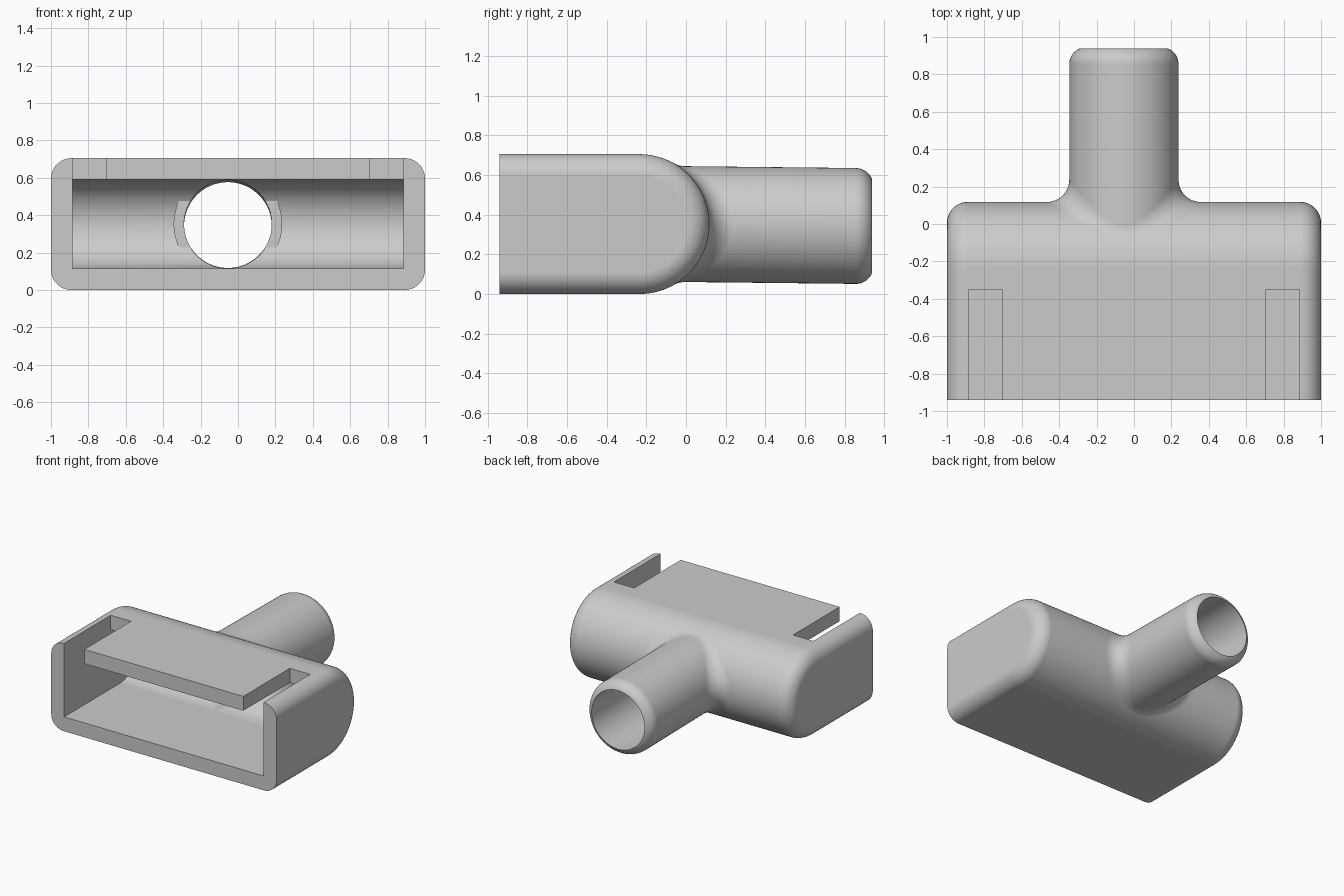
import bpy, bmesh, math
from mathutils import Vector

if "Cube" in bpy.data.objects:
    bpy.data.objects.remove(bpy.data.objects["Cube"], do_unlink=True)

grey = bpy.data.materials.new("light grey")
grey.use_nodes = True
colour = (0.6, 0.6, 0.6, 1)
grey.diffuse_color = colour
grey.node_tree.nodes["Principled BSDF"].inputs["Base Color"].default_value = colour

FRONT, AXIS_Y, MID_Z = -0.94, -0.235, 0.3525    # body front, centre of its round back
BODY_R, CAVITY_R, ROUND = 0.3525, 0.2375, 0.11
PIPE_X, PIPE_R, HOLE_R, FILLET = -0.054, 0.292, 0.2345, 0.12
END_Y, END = 0.855, 0.09                        # rounded rim of the pipe
SEGS = 96


def loft(name, rings, caps=False):
    """Skin a list of closed rings with quads."""
    bm = bmesh.new()
    loops = [[bm.verts.new(p) for p in ring] for ring in rings]
    for a, b in zip(loops, loops[1:]):
        for i in range(len(a)):
            j = (i + 1) % len(a)
            bm.faces.new((a[i], b[i], b[j], a[j]))
    if caps:
        bm.faces.new(loops[0])
        bm.faces.new(loops[-1][::-1])
        bmesh.ops.recalc_face_normals(bm, faces=bm.faces)
    mesh = bpy.data.meshes.new(name)
    bm.to_mesh(mesh)
    bm.free()
    mesh.materials.append(grey)
    ob = bpy.data.objects.new(name, mesh)
    bpy.context.collection.objects.link(ob)
    return ob


def d_ring(x, radius, front):
    """Side profile: straight at the front, half round at the back."""
    pts = [(x, front, MID_Z - radius)]
    for i in range(49):
        a = math.pi * (i / 48 - 0.5)
        pts.append((x, AXIS_Y + radius * math.cos(a), MID_Z + radius * math.sin(a)))
    return pts + [(x, front, MID_Z + radius)]


def box(name, x0, x1, y0, y1, z0, z1):
    rings = [[(x, y0, z0), (x, y1, z0), (x, y1, z1), (x, y0, z1)] for x in (x0, x1)]
    return loft(name, rings, True)


def pipe_ring(radius, y):
    """Circle round the pipe axis, which dips slightly to the back."""
    return [(PIPE_X + radius * math.cos(t), y, MID_Z - 0.011 * max(y, 0) + radius * math.sin(t))
            for t in (math.tau * i / SEGS for i in range(SEGS))]


def cut(ob, cutter):
    mod = ob.modifiers.new("cut", "BOOLEAN")
    mod.operation, mod.solver, mod.object = "DIFFERENCE", "EXACT", cutter
    bpy.context.view_layer.objects.active = ob
    bpy.ops.object.modifier_apply(modifier=mod.name)
    bpy.data.objects.remove(cutter, do_unlink=True)


def smooth(ob):
    bpy.ops.object.select_all(action="DESELECT")
    ob.select_set(True)
    bpy.context.view_layer.objects.active = ob
    bpy.ops.object.shade_smooth_by_angle(angle=math.radians(30))
    mod = ob.modifiers.new("even shading", "WEIGHTED_NORMAL")
    mod.keep_sharp = True


# Body: D-shaped housing with rounded ends, listed from one end to the other
steps = [math.pi / 2 * i / 12 for i in range(13)]
end = [(1 - ROUND + ROUND * math.sin(a), ROUND * (1 - math.cos(a))) for a in steps]
stations = [(-x, d) for x, d in reversed(end)] + end
body = loft("housing", [d_ring(x, BODY_R - d, FRONT) for x, d in stations], True)

# Hollow, pipe opening and the two slots in the top
cut(body, loft("cavity", [d_ring(x, CAVITY_R, -1.2) for x in (-0.885, 0.885)], True))
cut(body, loft("opening", [pipe_ring(HOLE_R + 0.0015, y) for y in (-0.2, 0.4)], True))
for x0, x1 in ((-0.885, -0.705), (0.705, 0.885)):
    cut(body, box("slot", x0, x1, -1.2, -0.35, 0.45, 0.9))
smooth(body)


# Pipe: blended into the body by a rolling-ball fillet
def fillet_point(t, f):
    radial = Vector((math.cos(t), 0, math.sin(t)))
    c = Vector((PIPE_X, 0, MID_Z)) + radial * (PIPE_R + FILLET)
    dz = c.z - MID_Z
    c.y = AXIS_Y + math.sqrt((BODY_R + FILLET) ** 2 - dz ** 2)
    to_body = Vector((0, AXIS_Y - c.y, -dz)).normalized()
    return c + to_body.slerp(-radial, f) * FILLET


rings = [[fillet_point(math.tau * i / SEGS, k / 10) for i in range(SEGS)] for k in range(11)]
last = math.acos((HOLE_R - PIPE_R + END) / END)
for k in range(11):
    a = last * k / 10
    rings.append(pipe_ring(PIPE_R - END + END * math.cos(a), END_Y + END * math.sin(a)))
# Bore and the collar standing inside the hollow
rings += [pipe_ring(HOLE_R, -0.033), pipe_ring(PIPE_R - 0.002, -0.033), pipe_ring(PIPE_R - 0.002, 0.04)]
smooth(loft("outlet_pipe", rings))
